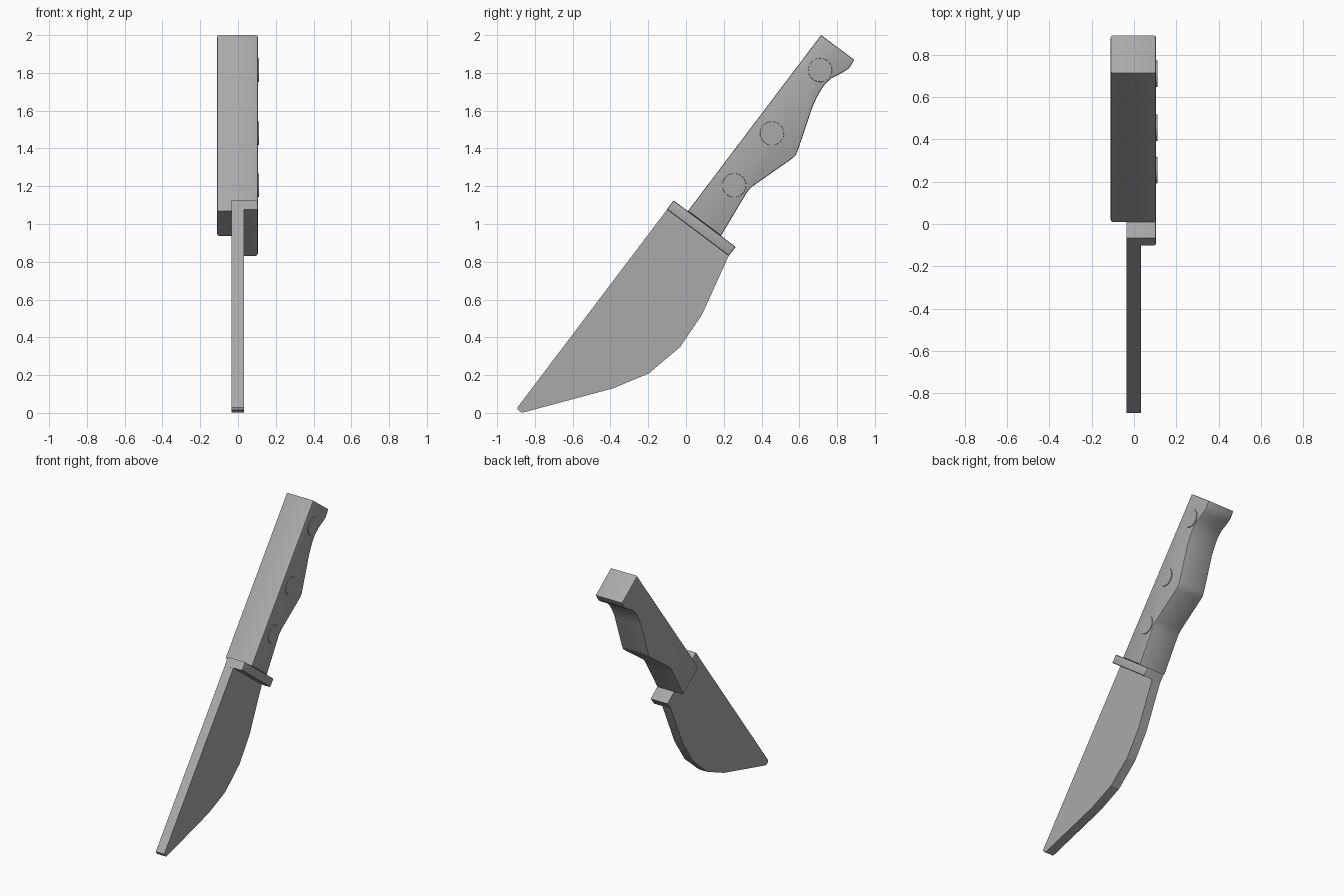
import bpy, bmesh, math
from mathutils import Matrix

cube = bpy.data.objects.get("Cube")
if cube:
    bpy.data.objects.remove(cube, do_unlink=True)

# Single grey material
grey = bpy.data.materials.new("plain grey")
grey.use_nodes = True
colour = (0.4, 0.4, 0.4, 1)
grey.diffuse_color = colour
grey.node_tree.nodes["Principled BSDF"].inputs["Base Color"].default_value = colour


def finish(name, bm, angle=30):
    bmesh.ops.recalc_face_normals(bm, faces=bm.faces)
    mesh = bpy.data.meshes.new(name)
    bm.to_mesh(mesh)
    bm.free()
    mesh.materials.append(grey)
    obj = bpy.data.objects.new(name, mesh)
    bpy.context.collection.objects.link(obj)
    bpy.ops.object.select_all(action="DESELECT")
    obj.select_set(True)
    bpy.context.view_layer.objects.active = obj
    bpy.ops.object.shade_smooth_by_angle(angle=math.radians(angle))
    return obj


def slab(name, profile, x0, x1, bevel=0, bevel_sides=(0, 1), angle=30):
    """Extrude a (y, z) profile from x0 to x1 and round the rims of chosen sides."""
    bm = bmesh.new()
    base = bm.faces.new([bm.verts.new((x0, y, z)) for y, z in profile])
    grown = bmesh.ops.extrude_face_region(bm, geom=[base], use_keep_orig=True)
    moved = [v for v in grown["geom"] if isinstance(v, bmesh.types.BMVert)]
    bmesh.ops.translate(bm, verts=moved, vec=(x1 - x0, 0, 0))
    if bevel:
        planes = [(x0, x1)[i] for i in bevel_sides]
        rims = [e for e in bm.edges
                if any(all(abs(v.co.x - p) < 1e-4 for v in e.verts) for p in planes)]
        bmesh.ops.bevel(bm, geom=rims, offset=bevel, segments=2,
                        profile=0.5, affect="EDGES")
    return finish(name, bm, angle)


# Blade: flat plate with a straight spine and a faceted belly
slab("blade", [(-0.09, 1.09), (-0.893, 0.028), (-0.89, 0.016), (-0.872, 0.002),
               (-0.855, 0.004), (-0.385, 0.13), (-0.195, 0.21), (-0.03, 0.35),
               (0.085, 0.52), (0.232, 0.845)], -0.035, 0.033, angle=12)

# Guard: crossbar flush with one blade side, standing out on the other
slab("guard", [(-0.066, 1.125), (-0.102, 1.077), (0.226, 0.831), (0.263, 0.879)],
     -0.035, 0.105, bevel=0.01, bevel_sides=(1,))

# Handle: straight back with finger curves below
slab("handle", [(0.715, 2.0), (0.01, 1.068), (0.185, 0.937), (0.315, 1.155),
                (0.33, 1.178), (0.353, 1.2), (0.56, 1.345), (0.58, 1.363),
                (0.592, 1.39), (0.67, 1.62), (0.69, 1.665), (0.715, 1.71),
                (0.74, 1.745), (0.772, 1.772), (0.835, 1.805), (0.86, 1.822),
                (0.877, 1.845), (0.89, 1.87)],
     -0.11, 0.105, bevel=0.008)

# Rivets: shallow discs on one handle face
for name, y, z in (("upper", 0.71, 1.815), ("middle", 0.455, 1.48), ("lower", 0.255, 1.205)):
    bm = bmesh.new()
    place = Matrix.Translation((0.105, y, z)) @ Matrix.Rotation(math.pi / 2, 4, "Y")
    bmesh.ops.create_cone(bm, cap_ends=True, segments=32, radius1=0.064,
                          radius2=0.062, depth=0.01, matrix=place)
    finish(name + "_rivet", bm)
